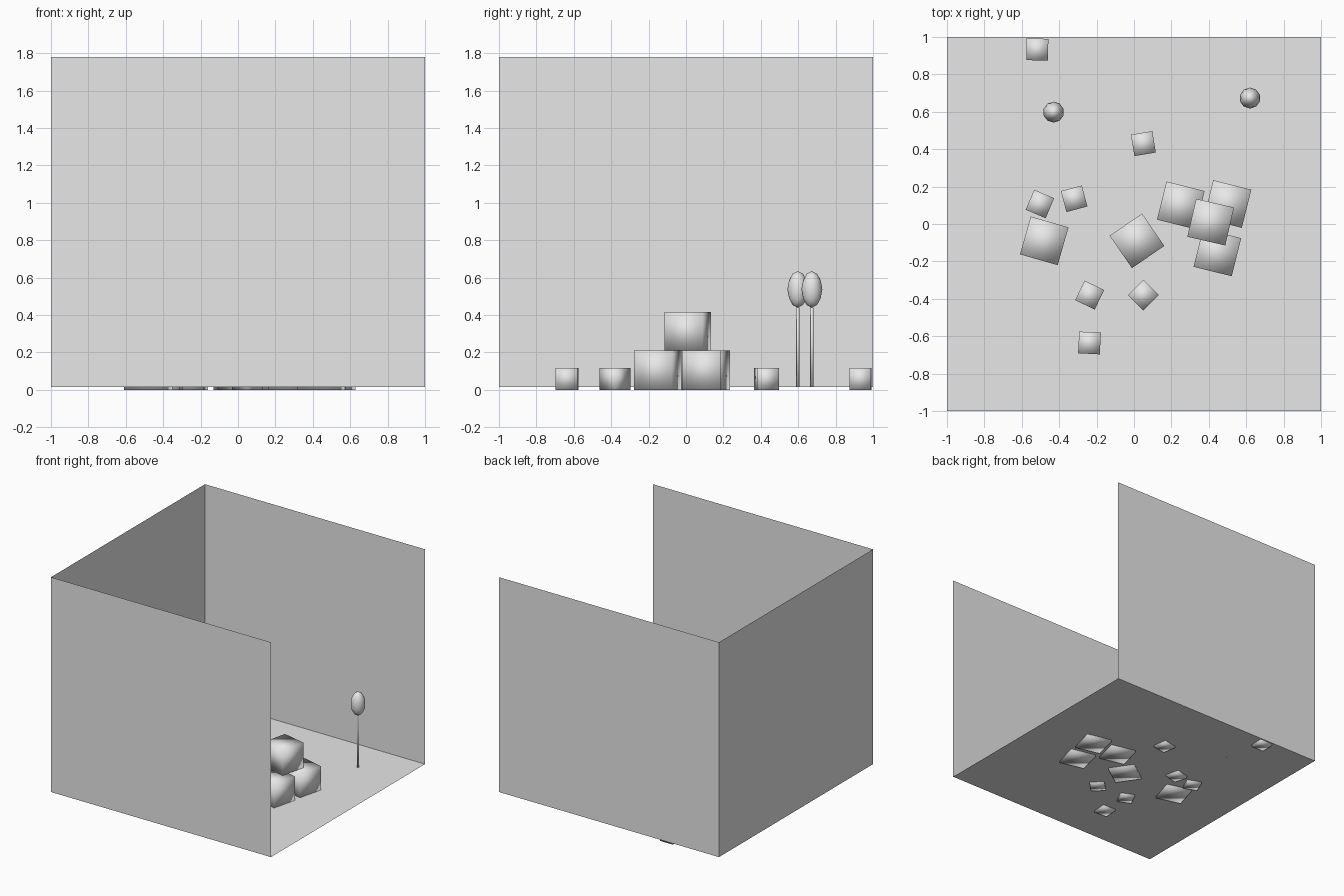
import bpy
import bmesh
from math import radians, pi
from mathutils import Matrix

cube = bpy.data.objects.get("Cube")
if cube:
    bpy.data.objects.remove(cube, do_unlink=True)

FLOOR = 0.015
TOP = 1.78

# Single grey used throughout
grey = bpy.data.materials.new("plain_grey")
grey.use_nodes = True
grey.diffuse_color = (0.8, 0.8, 0.8, 1)
grey.node_tree.nodes["Principled BSDF"].inputs["Base Color"].default_value = grey.diffuse_color


def add_object(name, bm, smooth=False):
    mesh = bpy.data.meshes.new(name)
    for face in bm.faces:
        face.smooth = smooth
    bm.to_mesh(mesh)
    bm.free()
    mesh.materials.append(grey)
    obj = bpy.data.objects.new(name, mesh)
    bpy.context.collection.objects.link(obj)
    return obj


def panel(name, corners):
    bm = bmesh.new()
    bm.faces.new([bm.verts.new(c) for c in corners])
    add_object(name, bm)


def wall(name, start, end):
    panel(name, [(*start, FLOOR), (*end, FLOOR), (*end, TOP), (*start, TOP)])


def block(name, x, y, angle, size, height, base=0):
    bm = bmesh.new()
    bmesh.ops.create_cube(bm, size=1)
    obj = add_object(name, bm, smooth=True)
    obj.location = (x, y, base + height / 2)
    obj.rotation_euler.z = radians(angle)
    obj.scale = (size, size, height)


def tree(name, x, y):
    # Thin trunk
    bm = bmesh.new()
    length = 0.44 - FLOOR
    bmesh.ops.create_cone(bm, cap_ends=True, segments=8, radius1=0.009, radius2=0.009,
                          depth=length, matrix=Matrix.Translation((x, y, FLOOR + length / 2)))
    add_object(name + "_trunk", bm, smooth=True)
    # Stretched faceted crown
    bm = bmesh.new()
    bmesh.ops.create_icosphere(bm, subdivisions=2, radius=1)
    crown = add_object(name + "_crown", bm, smooth=True)
    crown.location = (x, y, 0.537)
    crown.scale = (0.056, 0.056, 0.098)


# Floor and three walls, open on the +x side
panel("floor", [(-1, -1, FLOOR), (1, -1, FLOOR), (1, 1, FLOOR), (-1, 1, FLOOR)])
wall("front_wall", (-1, -1), (1, -1))
wall("back_wall", (1, 1), (-1, 1))
wall("side_wall", (-1, 1), (-1, -1))

# Large blocks, three of them carrying a fourth
large = [(0.25, 0.10, -14), (0.50, 0.107, -14), (0.446, -0.152, -14),
         (0.016, -0.09, 34.5), (-0.48, -0.09, -16)]
for i, (x, y, angle) in enumerate(large, 1):
    block(f"large_block_{i}", x, y, angle, 0.21, 0.21)
block("stacked_block", 0.41, 0.01, -13, 0.208, 0.205, base=0.21)

# Small blocks scattered around
small = [(-0.517, 0.933, -1), (0.05, 0.43, 9.5), (-0.503, 0.107, -23), (-0.32, 0.135, 15),
         (-0.237, -0.38, -26), (0.05, -0.38, 45), (-0.238, -0.636, -3)]
for i, (x, y, angle) in enumerate(small, 1):
    block(f"small_block_{i}", x, y, angle, 0.116, 0.117)

# Two slender trees
tree("first_tree", -0.43, 0.598)
tree("second_tree", 0.62, 0.673)
